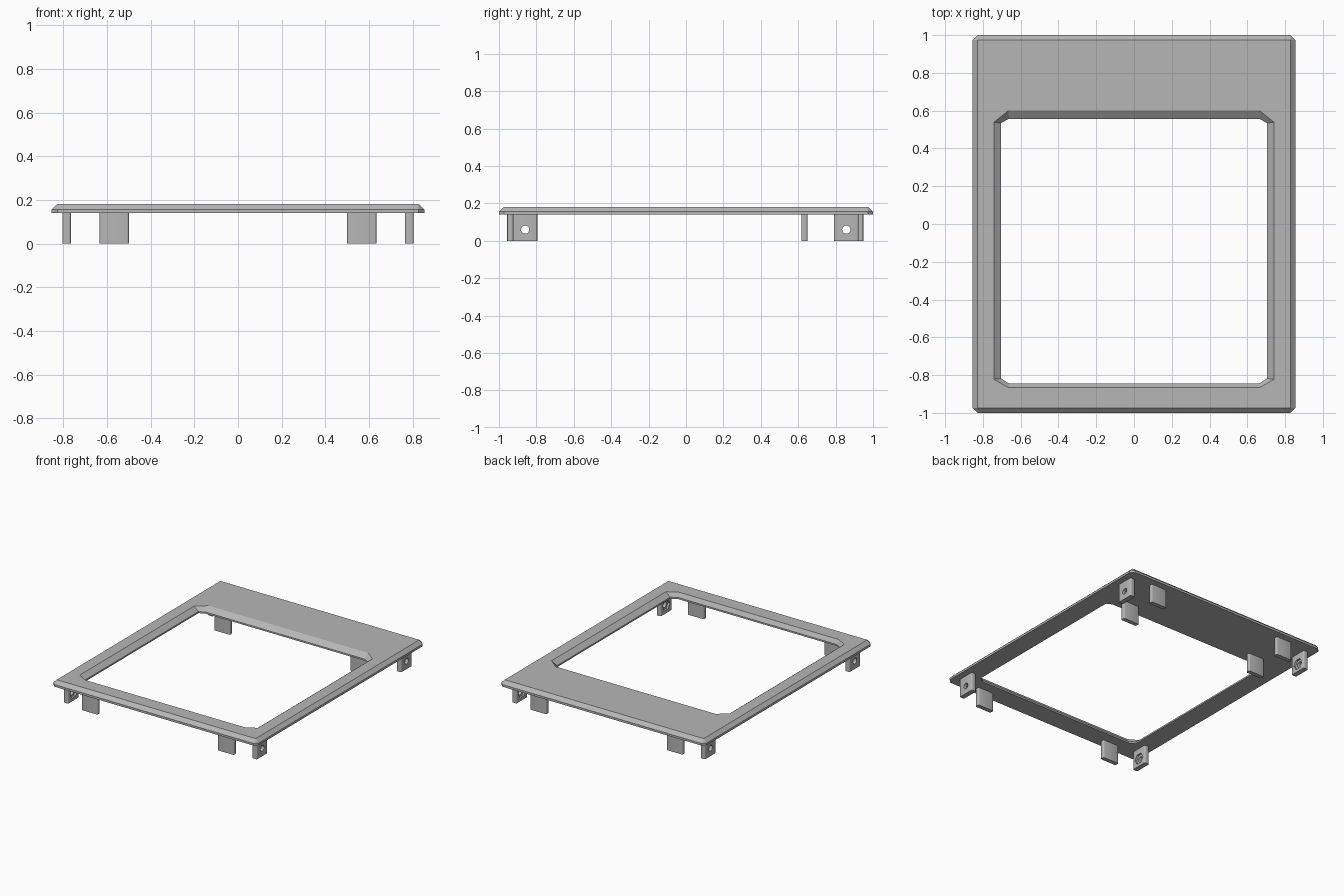
import bpy, bmesh
from math import pi
from mathutils import Matrix

cube = bpy.data.objects.get("Cube")
if cube:
    bpy.data.objects.remove(cube, do_unlink=True)

grey = bpy.data.materials.new("plain_grey")
grey.use_nodes = True
grey.diffuse_color = (0.47, 0.47, 0.47, 1)
grey.node_tree.nodes["Principled BSDF"].inputs["Base Color"].default_value = grey.diffuse_color


def finish(name, bm):
    bmesh.ops.recalc_face_normals(bm, faces=bm.faces)
    mesh = bpy.data.meshes.new(name)
    bm.to_mesh(mesh)
    bm.free()
    mesh.materials.append(grey)
    ob = bpy.data.objects.new(name, mesh)
    bpy.context.collection.objects.link(ob)
    return ob


def octagon(x, y0, y1, cx, cy0, cy1):
    """Rectangle from y0 to y1 with cut corners, anticlockwise."""
    half = [(x - cx, y0), (x, y0 + cy0), (x, y1 - cy1), (x - cx, y1)]
    return half + [(-px, py) for px, py in reversed(half)]


# Frame: closed loop of rings around the plate section
BASE, RIM, TOP = 0.14, 0.156, 0.182
outer = octagon(0.855, -1, 1, 0.027, 0.027, 0.027)
flat = octagon(0.828, -0.973, 0.973, 0, 0, 0)
lip = octagon(0.742, -0.866, 0.6, 0.077, 0.044, 0.062)
hole = octagon(0.704, -0.845, 0.557, 0.042, 0.027, 0.022)
sections = [(outer, BASE), (outer, RIM), (flat, TOP), (lip, TOP), (hole, RIM - 0.004), (hole, BASE)]
bm = bmesh.new()
rings = [[bm.verts.new((x, y, z)) for x, y in pts] for pts, z in sections]
for i, ring in enumerate(rings):
    nxt = rings[(i + 1) % len(rings)]
    for j in range(8):
        k = (j + 1) % 8
        bm.faces.new((ring[j], ring[k], nxt[k], nxt[j]))
bmesh.ops.remove_doubles(bm, verts=bm.verts, dist=0.0005)
finish("frame_plate", bm)


def tab(name, x, y, sx, sy):
    """Hanging block with rounded upright edges."""
    bm = bmesh.new()
    height = BASE + 0.004
    bmesh.ops.create_cube(bm, size=1, matrix=Matrix.Translation((x, y, height / 2))
                          @ Matrix.Diagonal((sx, sy, height, 1)))
    upright = [e for e in bm.edges if abs(e.verts[0].co.z - e.verts[1].co.z) > 0.1]
    bmesh.ops.bevel(bm, geom=upright, offset=0.008, segments=3, profile=0.5, affect='EDGES')
    return finish(name, bm)


def cutter(name, x, y, radius, sides, depth):
    bm = bmesh.new()
    bmesh.ops.create_cone(bm, cap_ends=True, segments=sides, radius1=radius, radius2=radius, depth=depth,
                          matrix=Matrix.Translation((x, y, 0.06)) @ Matrix.Rotation(pi / 2, 4, 'Y'))
    ob = finish(name, bm)
    ob.hide_render = True
    ob.hide_viewport = True
    return ob


def smooth(ob):
    bpy.ops.object.select_all(action='DESELECT')
    ob.select_set(True)
    bpy.context.view_layer.objects.active = ob
    bpy.ops.object.shade_smooth_by_angle(angle=0.7)


for side, s in (("left", 1), ("right", -1)):
    # Wide locating tabs
    for place, y in (("front", -0.94), ("middle", 0.633), ("back", 0.932)):
        smooth(tab(f"{place}_{side}_wide_tab", s * 0.567, y, 0.133, 0.032))
    # Side screw tabs with a bolt hole and a six-sided nut pocket inside
    for place, y in (("front", -0.86), ("back", 0.857)):
        ob = tab(f"{place}_{side}_screw_tab", s * 0.785, y, 0.038, 0.13)
        smooth(ob)
        cuts = [cutter(f"{place}_{side}_bolt_cutter", s * 0.785, y, 0.022, 24, 0.1),
                cutter(f"{place}_{side}_nut_cutter", s * 0.766, y, 0.042, 6, 0.03)]
        for cut in cuts:
            mod = ob.modifiers.new(cut.name, 'BOOLEAN')
            mod.operation = 'DIFFERENCE'
            mod.solver = 'EXACT'
            mod.object = cut
